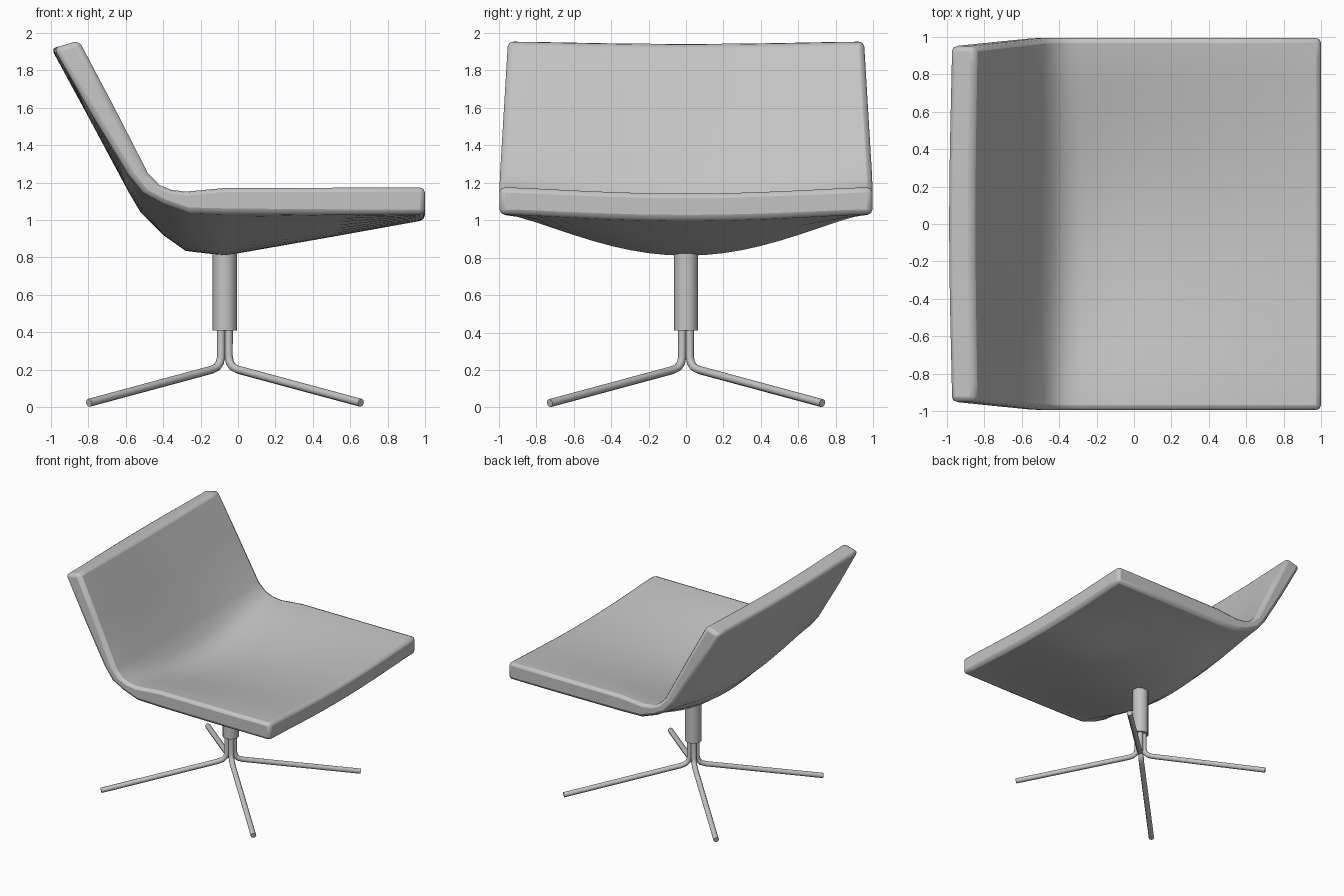
import bpy, bmesh, math

cube = bpy.data.objects.get("Cube")
if cube:
    bpy.data.objects.remove(cube, do_unlink=True)

grey = bpy.data.materials.new("light_grey")
grey.use_nodes = True
colour = (0.55, 0.55, 0.55, 1)
grey.diffuse_color = colour
grey.node_tree.nodes["Principled BSDF"].inputs["Base Color"].default_value = colour

POST_X = -0.07


def finish(obj, angle):
    """Give the part its material and shading."""
    obj.data.materials.clear()
    obj.data.materials.append(grey)
    bpy.ops.object.select_all(action='DESELECT')
    obj.select_set(True)
    bpy.context.view_layer.objects.active = obj
    bpy.ops.object.shade_smooth_by_angle(angle=math.radians(angle))


# Seat shell: side and middle profiles (x, z), from backrest top to seat front
side_upper = [(-.85, 1.96), (-.67, 1.62), (-.48, 1.25), (-.42, 1.19), (-.36, 1.165),
              (-.28, 1.155), (-.07, 1.175), (.5, 1.175), (1, 1.175)]
side_lower = [(-.985, 1.92), (-.79, 1.58), (-.59, 1.25), (-.51, 1.15), (-.4, 1.09),
              (-.26, 1.04), (-.07, 1.035), (.5, 1.03), (1, 1.03)]
mid_upper = [(-.86, 1.945), (-.69, 1.6), (-.51, 1.22), (-.44, 1.11), (-.37, 1.05),
             (-.28, 1.02), (-.07, 1.02), (.5, 1.08), (1, 1.145)]
mid_lower = [(-1, 1.92), (-.81, 1.57), (-.585, 1.15), (-.52, 1.04), (-.4, .92),
             (-.28, .835), (-.07, .81), (.5, .91), (1, 1.0)]
side = side_upper + side_lower[::-1]
mid = mid_upper + mid_lower[::-1]
count = len(side)
steps = 20

bm = bmesh.new()
rings = []
for i in range(steps + 1):
    t = 2 * i / steps - 1
    sag = max(0, 1 - t * t) ** 1.5
    ring = []
    for (sx, sz), (mx, mz) in zip(side, mid):
        x, z = sx + (mx - sx) * sag, sz + (mz - sz) * sag
        # The backrest narrows towards its top
        width = 0.995 - 0.06 * max(0, z - 1.2)
        ring.append(bm.verts.new((x, t * width, z)))
    rings.append(ring)
for a, b in zip(rings, rings[1:]):
    for k in range(count):
        n = (k + 1) % count
        bm.faces.new((a[k], a[n], b[n], b[k]))
for ring in (rings[0], rings[-1]):
    for k in range(count // 2 - 1):
        bm.faces.new((ring[k], ring[k + 1], ring[count - 2 - k], ring[count - 1 - k]))
bmesh.ops.recalc_face_normals(bm, faces=bm.faces)
mesh = bpy.data.meshes.new("seat_shell")
bm.to_mesh(mesh)
bm.free()
shell = bpy.data.objects.new("seat_shell", mesh)
bpy.context.collection.objects.link(shell)
finish(shell, 35)
bevel = shell.modifiers.new("rounded_edges", 'BEVEL')
bevel.width = 0.028
bevel.segments = 2
bevel.limit_method = 'ANGLE'
bevel.angle_limit = math.radians(50)

# Centre post
bpy.ops.mesh.primitive_cylinder_add(vertices=12, radius=0.065, depth=0.45,
                                    location=(POST_X, 0, 0.635))
post = bpy.context.object
post.name = "centre_post"
finish(post, 40)

# Four bent tube legs on the diagonals
leg_path = [(.02, .43), (.02, .27), (.027, .237), (.043, .213), (.07, .2), (.727, .023)]
for sx, end in ((1, "front"), (-1, "back")):
    for sy, hand in ((1, "left"), (-1, "right")):
        curve = bpy.data.curves.new("leg", 'CURVE')
        curve.dimensions = '3D'
        curve.bevel_depth = 0.022
        curve.bevel_resolution = 2
        curve.use_fill_caps = True
        spline = curve.splines.new('POLY')
        spline.points.add(len(leg_path) - 1)
        for point, (r, z) in zip(spline.points, leg_path):
            point.co = (sx * r, sy * r, z, 1)
        leg = bpy.data.objects.new(f"{end}_{hand}_leg", curve)
        leg.location.x = POST_X
        bpy.context.collection.objects.link(leg)
        bpy.ops.object.select_all(action='DESELECT')
        leg.select_set(True)
        bpy.context.view_layer.objects.active = leg
        bpy.ops.object.convert(target='MESH')
        finish(bpy.context.object, 50)
